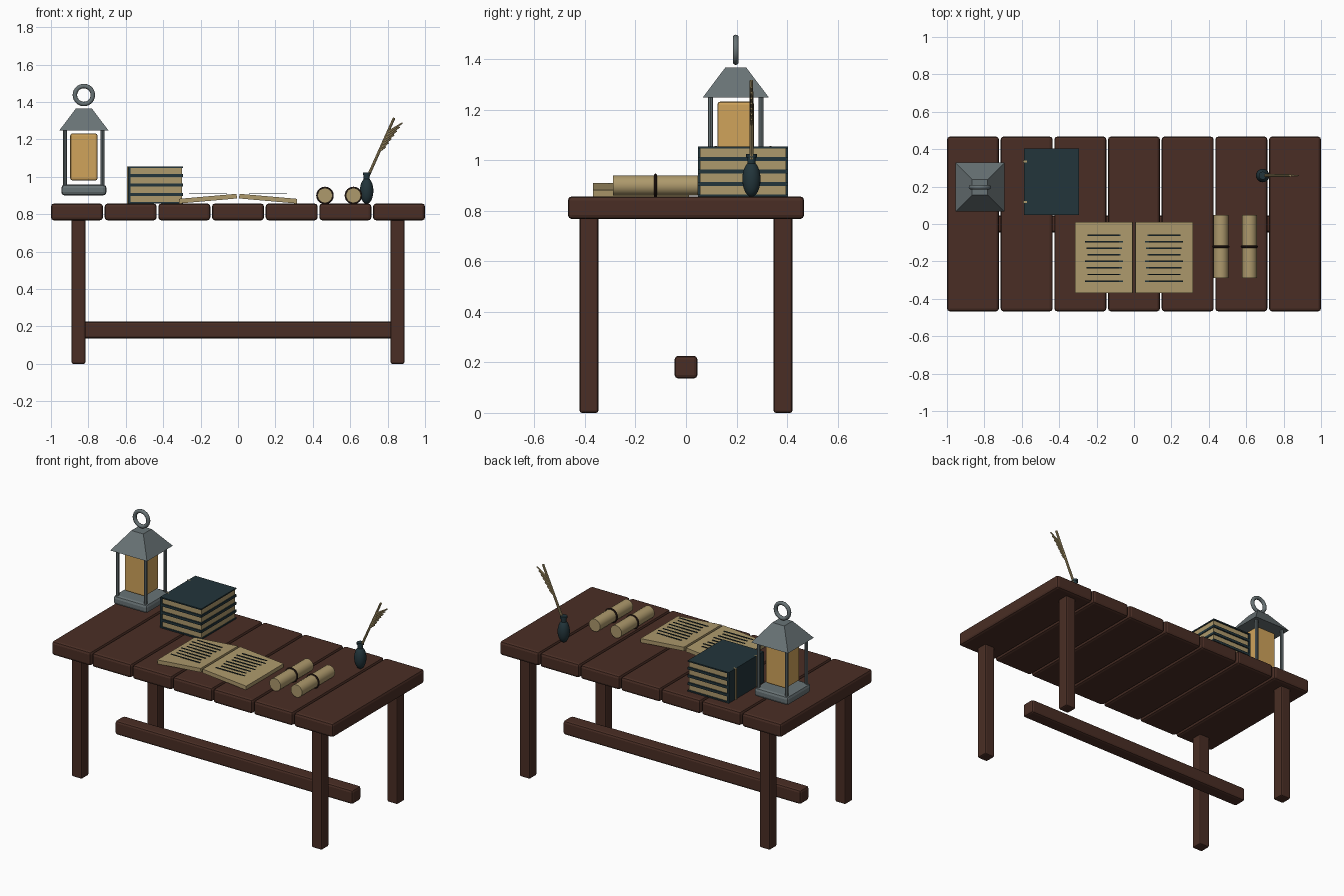
import bpy, bmesh, math
from mathutils import Vector, Matrix

if "Cube" in bpy.data.objects:
    bpy.data.objects.remove(bpy.data.objects["Cube"])


def material(name, r, g, b):
    m = bpy.data.materials.new(name)
    m.diffuse_color = (r, g, b, 1)
    m.use_nodes = True
    m.node_tree.nodes["Principled BSDF"].inputs["Base Color"].default_value = m.diffuse_color
    return m


WOOD = material("dark wood", .068, .027, .018)
PAPER = material("parchment", .42, .32, .15)
IRON = material("grey iron", .14, .172, .18)
AMBER = material("amber glass", .63, .37, .105)
TEAL = material("dark teal", .016, .035, .043)
CORD = material("dark cord", .03, .015, .011)


def finish(name, bm, mat, smooth=False):
    bmesh.ops.recalc_face_normals(bm, faces=bm.faces)
    me = bpy.data.meshes.new(name)
    bm.to_mesh(me)
    bm.free()
    me.materials.append(mat)
    if smooth:
        me.shade_smooth()
        me.set_sharp_from_angle(angle=math.radians(40))
    ob = bpy.data.objects.new(name, me)
    bpy.context.collection.objects.link(ob)
    return ob


def box(name, centre, size, mat, bevel=0, segments=2, tilt=0):
    bm = bmesh.new()
    bmesh.ops.create_cube(bm, size=1)
    bmesh.ops.scale(bm, vec=size, verts=bm.verts)
    if bevel:
        bmesh.ops.bevel(bm, geom=bm.edges[:], offset=bevel, segments=segments,
                        profile=.5, affect='EDGES')
    bm.transform(Matrix.Translation(centre) @ Matrix.Rotation(tilt, 4, 'Y'))
    return finish(name, bm, mat)


def rod(name, a, b, r1, r2, mat, sides=8, smooth=True):
    a, b = Vector(a), Vector(b)
    bm = bmesh.new()
    bmesh.ops.create_cone(bm, cap_ends=True, segments=sides, radius1=r1, radius2=r2,
                          depth=(b - a).length)
    turn = (b - a).to_track_quat('Z', 'Y').to_matrix().to_4x4()
    bm.transform(Matrix.Translation((a + b) / 2) @ turn)
    return finish(name, bm, mat, smooth)


def ring(name, centre, major, minor, mat, n=28, k=10):
    """Torus whose axis runs along y."""
    bm = bmesh.new()
    rows = []
    for i in range(n):
        t = 2 * math.pi * i / n
        row = []
        for j in range(k):
            p = 2 * math.pi * j / k
            r = major + minor * math.cos(p)
            row.append(bm.verts.new((centre[0] + r * math.cos(t),
                                     centre[1] + minor * math.sin(p),
                                     centre[2] + r * math.sin(t))))
        rows.append(row)
    for i in range(n):
        for j in range(k):
            bm.faces.new((rows[i][j], rows[i][(j + 1) % k],
                          rows[(i + 1) % n][(j + 1) % k], rows[(i + 1) % n][j]))
    return finish(name, bm, mat, True)


# Table: seven planks, four legs, one stretcher
TOP = .857
for i in range(7):
    box(f"plank_{i + 1}", (-.861 + .287 * i, 0, .812), (.278, .935, .09), WOOD, .016)
for x in (-1, 1):
    for y in (-1, 1):
        side = ("front" if y < 0 else "back") + ("_left" if x < 0 else "_right")
        box(side + "_leg", (.853 * x, .384 * y, .39), (.074, .074, .78), WOOD, .009)
box("stretcher", (0, 0, .181), (1.69, .09, .09), WOOD, .014)

# Lantern
LX, LY = -.824, .197
box("lantern_base", (LX, LY, .929), (.242, .242, .058), IRON, .018)
box("lantern_glass", (LX, LY, 1.106), (.146, .146, .252), AMBER, .012)
for x in (-.1, .1):
    for y in (-.1, .1):
        rod("lantern_post", (LX + x, LY + y, .94), (LX + x, LY + y, 1.255), .0105, .0105, IRON)
bm = bmesh.new()
bmesh.ops.create_cone(bm, cap_ends=True, segments=4, radius1=.131 * math.sqrt(2),
                      radius2=.042 * math.sqrt(2), depth=.118)
bm.transform(Matrix.Translation((LX, LY, 1.307)) @ Matrix.Rotation(math.pi / 4, 4, 'Z'))
finish("lantern_roof", bm, IRON)
ring("lantern_ring", (LX, LY, 1.437), .048, .012, IRON)

# Stack of four closed books with spine bands
BX, BY = -.441, .226
for i in range(4):
    z = TOP + .0495 * i
    for dz in (.004, .0455):
        box("book_cover", (BX, BY, z + dz), (.292, .356, .008), TEAL)
    box("book_pages", (BX + .003, BY, z + .02475), (.276, .34, .0335), PAPER)
    box("book_spine", (BX - .14, BY, z + .02475), (.012, .356, .0495), TEAL)
    for dy in (-.108, .108):
        box("spine_band", (BX - .142, BY + dy, z + .02475), (.02, .009, .0505), PAPER)

# Open book: two tilted page blocks with ruled line plates
for s in (-1, 1):
    box("open_page_block", (.161 * s, -.179, .883), (.31, .38, .025), PAPER, tilt=s * .087)
    for i in range(8):
        width = (.175, .205, .19)[i % 3]
        box("page_line", (.16 * s, -.06 - .035 * i, .909), (width, .008, .003), TEAL)

# Two rolled scrolls with cord ties
for x in (.465, .617):
    rod("scroll", (x, -.288, .9), (x, .047, .9), .04, .04, PAPER, 20)
    ring("scroll_tie", (x, -.121, .9), .041, .006, CORD, 24, 8)

# Ink bottle
IX, IY = .688, .259
bm = bmesh.new()
bmesh.ops.create_uvsphere(bm, u_segments=20, v_segments=12, radius=1)
bm.transform(Matrix.Translation((IX, IY, .925)) @ Matrix.Diagonal((.036, .036, .07, 1)))
finish("ink_bottle", bm, TEAL, True)
rod("ink_neck", (IX, IY, .975), (IX, IY, 1.015), .016, .016, TEAL, 16)
rod("ink_rim", (IX, IY, 1.01), (IX, IY, 1.024), .021, .021, TEAL, 16)

# Quill: shaft with a row of barbs on its right
low, high = Vector((.69, IY, .99)), Vector((.835, IY, 1.315))
rod("quill_shaft", low, high, .008, .007, PAPER)
for i in range(7):
    start = low.lerp(high, .46 + .05 * i)
    tip = start + Vector((.84, 0, .54)) * (.04 + .009 * i)
    rod("quill_barb", start, tip, .007, .004, PAPER, 6, False)
